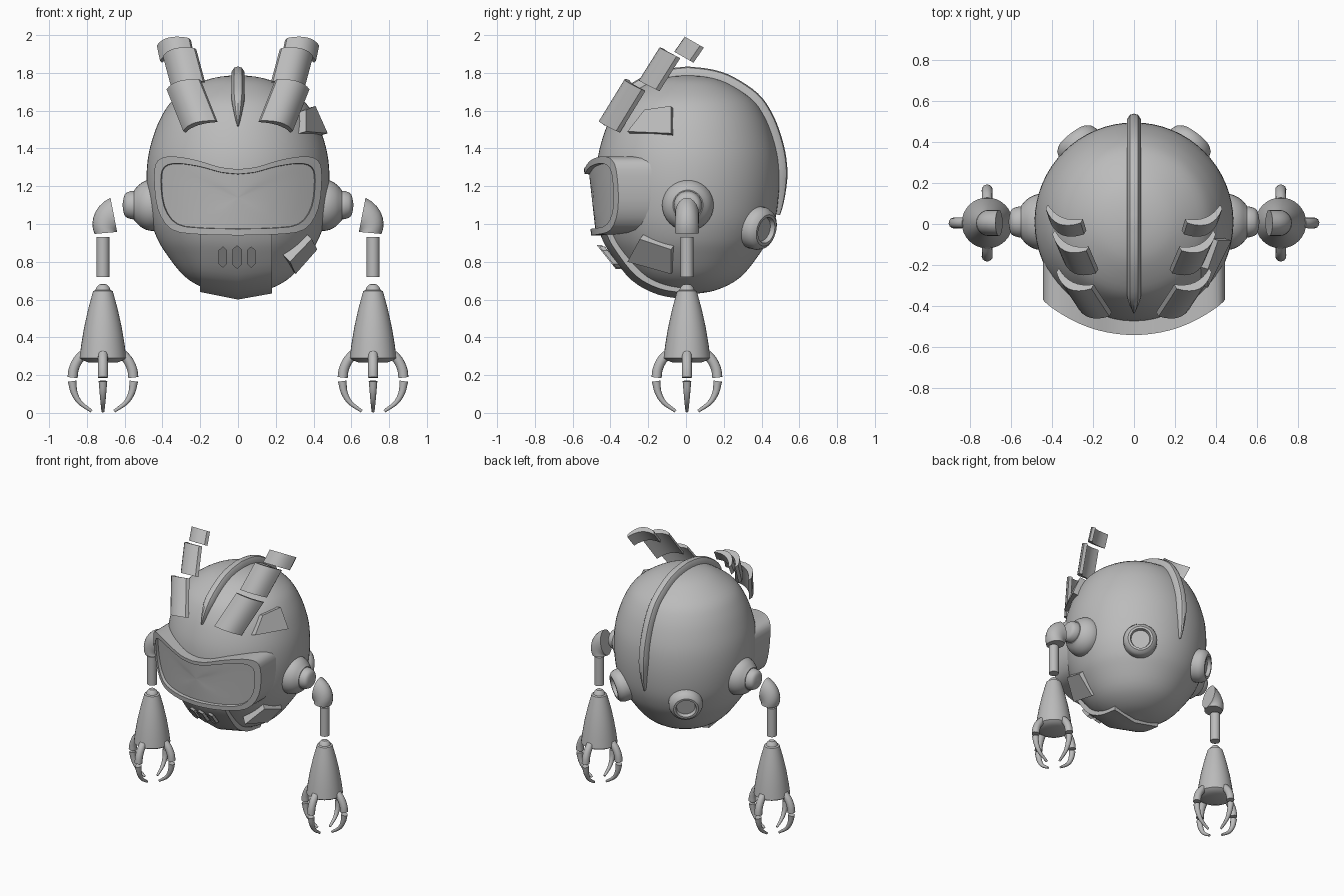
import bpy, bmesh, math
from mathutils import Vector

cube = bpy.data.objects.get("Cube")
if cube:
    bpy.data.objects.remove(cube, do_unlink=True)

grey = bpy.data.materials.new("plain grey")
grey.use_nodes = True
grey.diffuse_color = (0.5, 0.5, 0.5, 1)
grey.node_tree.nodes["Principled BSDF"].inputs["Base Color"].default_value = (0.5, 0.5, 0.5, 1)

SIDES = ((1, "left"), (-1, "right"))


def skin(name, rings, angle=35):
    """Join a row of equal rings into a capped solid."""
    bm = bmesh.new()
    loops = [[bm.verts.new(p) for p in ring] for ring in rings]
    count = len(loops[0])
    for a, b in zip(loops, loops[1:]):
        for i in range(count):
            j = (i + 1) % count
            bm.faces.new((a[i], a[j], b[j], b[i]))
    bm.faces.new(loops[0])
    bm.faces.new(loops[-1])
    bmesh.ops.remove_doubles(bm, verts=bm.verts, dist=0.0001)
    bmesh.ops.recalc_face_normals(bm, faces=bm.faces)
    mesh = bpy.data.meshes.new(name)
    bm.to_mesh(mesh)
    bm.free()
    mesh.materials.append(grey)
    ob = bpy.data.objects.new(name, mesh)
    bpy.context.collection.objects.link(ob)
    bpy.ops.object.select_all(action="DESELECT")
    ob.select_set(True)
    bpy.context.view_layer.objects.active = ob
    bpy.ops.object.shade_smooth_by_angle(angle=math.radians(angle))
    return ob


def smooth(points, steps=4):
    """Smooth curve through the given points."""
    p = [Vector(q) for q in points]
    p = [2 * p[0] - p[1]] + p + [2 * p[-1] - p[-2]]
    out = []
    for a, b, c, d in zip(p, p[1:], p[2:], p[3:]):
        for k in range(steps):
            t = k / steps
            out.append(0.5 * (2 * b + (c - a) * t + (2 * a - 5 * b + 4 * c - d) * t * t
                              + (3 * b - a - 3 * c + d) * t ** 3))
    return out + [p[-2]]


def circle(centre, u, v, n):
    return [centre + u * math.cos(i * math.tau / n) + v * math.sin(i * math.tau / n) for i in range(n)]


def lathe(name, profile, origin, axis=(0, 0, 1), n=32):
    """Turn (radius, height) points around an axis."""
    axis = Vector(axis).normalized()
    u = axis.orthogonal().normalized()
    v = axis.cross(u)
    origin = Vector(origin)
    return skin(name, [circle(origin + axis * h, u * max(r, 0.0003), v * max(r, 0.0003), n) for r, h in profile])


def tube(name, path, radii, n=12):
    """Round tapered tube along a path."""
    rings = []
    for i, p in enumerate(path):
        t = (path[min(i + 1, len(path) - 1)] - path[max(i - 1, 0)]).normalized()
        side = Vector((-t.y, t.x, 0)) if abs(t.z) < 0.1 else t.cross(Vector((0.3, 0.7, 0)))
        side.normalize()
        f = i / (len(path) - 1)
        r = radii[0] + (radii[1] - radii[0]) * f
        rings.append(circle(p, side * r, t.cross(side) * r, n))
    return skin(name, rings)


# Helmet shell
shell = smooth([(0, 1.79), (0.12, 1.775), (0.22, 1.74), (0.34, 1.66), (0.405, 1.57), (0.45, 1.46),
                (0.478, 1.34), (0.484, 1.2), (0.468, 1.05), (0.435, 0.94), (0.385, 0.85), (0.28, 0.72),
                (0.15, 0.65), (0, 0.625)])
lathe("helmet_shell", shell, (0, 0.01, 0), n=64)


def normals(path):
    out = []
    for i in range(len(path)):
        t = path[min(i + 1, len(path) - 1)] - path[max(i - 1, 0)]
        out.append(Vector((0, -t.y, t.x)).normalized())
    return out


# Crest running from brow to nape
path = [Vector((-p.x, p.y)) for p in reversed(shell) if p.y > 1.49] + [p for p in shell[1:] if p.y > 1.04]
section = [(-0.035, -0.03), (-0.035, 0.015), (-0.02, 0.038), (0, 0.044), (0.02, 0.038), (0.035, 0.015), (0.035, -0.03)]
rings = []
for i, (p, n) in enumerate(zip(path, normals(path))):
    k = min(1, (min(i, len(path) - 1 - i) + 0.2) / 6) ** 0.7
    rings.append([Vector((x * k, p.x + 0.01, p.y)) + n * h * (0.4 + 0.6 * k) for x, h in section])
skin("crest", rings)

# Chin guard wrapping under the shell
path = [Vector((-p.x, p.y)) for p in shell if p.y < 0.98]
rings = []
for p, n in zip(path, normals(path)):
    n = -n
    cols = (-0.2, 0, 0.18)
    outer = [Vector((x, p.x + 0.01, p.y)) + n * (0.025 - x * x) for x in cols]
    inner = [q - n * 0.05 for q in reversed(outer)]
    rings.append(outer + inner)
skin("chin_guard", rings)

# Chin grille slots
for x, k, label in ((-0.08, 0.9, "right"), (-0.005, 1, "middle"), (0.07, 0.9, "left")):
    slot = []
    for depth, s in ((0.02, 1), (-0.008, 1), (-0.008, 0.75), (-0.001, 0.75)):
        ring = []
        for dx, dz in ((0, 0.063), (0.025, 0.04), (0.025, -0.04), (0, -0.063), (-0.025, -0.04), (-0.025, 0.04)):
            z = dz * k * s
            ring.append(Vector((x + dx * s * k, -0.415 - z * 0.8 + depth + abs(x) * 0.12, 0.825 + z)))
        slot.append(ring)
    skin("grille_slot_" + label, slot, 20)

# Visor: frame, rim and curved glass
half = smooth([(0, 1.29), (0.1, 1.302), (0.22, 1.338), (0.35, 1.358), (0.425, 1.335), (0.444, 1.25),
               (0.425, 1.08), (0.35, 0.97), (0.2, 0.945), (0, 0.94)], 3)
outline = half + [Vector((-p.x, p.y)) for p in reversed(half[1:-1])]


def visor_ring(sx, sz, depth):
    ring = []
    for p in outline:
        x, z = p.x * sx, 1.14 + (p.y - 1.14) * sz
        ring.append(Vector((x, -0.525 + 0.87 * x * x - 0.11 * (z - 1.15) + depth, z)))
    return ring


back = [Vector((p.x, -0.1, p.y)) for p in outline]
skin("visor", [back, visor_ring(1, 1, 0), visor_ring(0.92, 0.83, 0), visor_ring(0.91, 0.82, 0.025)]
     + [visor_ring(s, s * 0.9, 0.025) for s in (0.75, 0.5, 0.25, 0.02)])


# Horn plates: curved shells stepping up and back
def horn_plate(name, side, low, high, width):
    low, high, w = Vector(low), Vector(high), Vector(width)
    n = w.cross(high - low).normalized()
    ts = [i / 8 - 0.5 for i in range(9)]
    rings = []
    for c in (low, high):
        ring = [c + w * t + n * (0.05 * (1 - 4 * t * t)) for t in ts]
        ring += [c + w * t + n * (0.035 * (1 - 4 * t * t) - 0.025) for t in reversed(ts)]
        rings.append([Vector((-p.x * side, p.y, p.z)) for p in ring])
    skin(name, rings)


for s, label in SIDES:
    horn_plate("horn_lower_" + label, s, (-0.205, -0.41, 1.52), (-0.293, -0.275, 1.74), (0.17, -0.08, 0.055))
    horn_plate("horn_middle_" + label, s, (-0.268, -0.2, 1.735), (-0.315, -0.09, 1.91), (0.165, -0.08, 0.045))
    horn_plate("horn_tip_" + label, s, (-0.328, -0.015, 1.885), (-0.345, 0.04, 1.965), (0.17, -0.07, 0.04))

# Armour tabs on the left side only
for name, corners, inward in (
        ("upper_side_tab", [(0.36, -0.31, 1.49), (0.475, -0.08, 1.48), (0.41, -0.08, 1.625), (0.36, -0.22, 1.605)],
         (-0.1, 0.03, -0.03)),
        ("lower_side_tab", [(0.275, -0.31, 0.8), (0.305, -0.08, 0.735), (0.42, -0.08, 0.865), (0.39, -0.245, 0.92)],
         (-0.05, 0.04, 0.05))):
    outer = [Vector(c) for c in corners]
    skin(name, [outer, [c + Vector(inward) for c in outer]], 20)

boss = smooth([(0.135, -0.05), (0.135, 0.01), (0.115, 0.055), (0.08, 0.09)], 4)
knob = smooth([(0.075, 0.08), (0.073, 0.11), (0.055, 0.14), (0, 0.152)], 4)
hand = [(0, 0.683), (0.02, 0.68), (0.034, 0.665), (0.04, 0.65), (0.052, 0.645), (0.078, 0.55), (0.1, 0.45),
        (0.115, 0.36), (0.124, 0.29), (0.11, 0.28), (0.08, 0.268), (0, 0.268)]
port = [(0.115, -0.06), (0.115, 0.0), (0.105, 0.025), (0.085, 0.04), (0.07, 0.04), (0.063, 0.015), (0, 0.015)]

for s, label in SIDES:
    # Ear hub and rear port
    lathe("ear_hub_" + label, boss, (s * 0.46, 0.01, 1.1), (s, 0, 0))
    lathe("ear_knob_" + label, knob, (s * 0.46, 0.01, 1.1), (s, 0, 0))
    lathe("rear_port_" + label, port, (s * 0.275, 0.395, 0.975), (s * 0.62, 0.8, -0.22))

    # Elbow wedge and forearm
    rings = []
    for i in range(8):
        f = i / 7
        a = math.radians(79 - 84 * f)
        u = Vector((s * math.cos(a), 0, math.sin(a))) * (0.092 - 0.032 * f)
        rings.append(circle(Vector((s * 0.64, 0.005, 0.958)) + u, u, Vector((0, 0.064, 0)), 20))
    skin("elbow_" + label, rings)
    arm = Vector((s * 0.715, 0.005, 0))
    lathe("forearm_" + label, [(0.034, 0.72), (0.034, 0.932)], arm, n=20)
    lathe("hand_" + label, hand, arm)

    # Four claws around each hand
    for k, spot in enumerate(("outer", "back", "inner", "front")):
        d = Vector((math.cos(k * math.pi / 2), math.sin(k * math.pi / 2), 0))
        place = lambda pts: [arm + d * p.x + Vector((0, 0, p.y)) for p in smooth(pts)]
        tube(f"knuckle_{spot}_{label}", place([(0.105, 0.31), (0.135, 0.275), (0.155, 0.23), (0.161, 0.187)]),
             (0.026, 0.027))
        tube(f"claw_{spot}_{label}", place([(0.163, 0.168), (0.153, 0.11), (0.122, 0.055), (0.06, 0.009)]),
             (0.023, 0.008))
